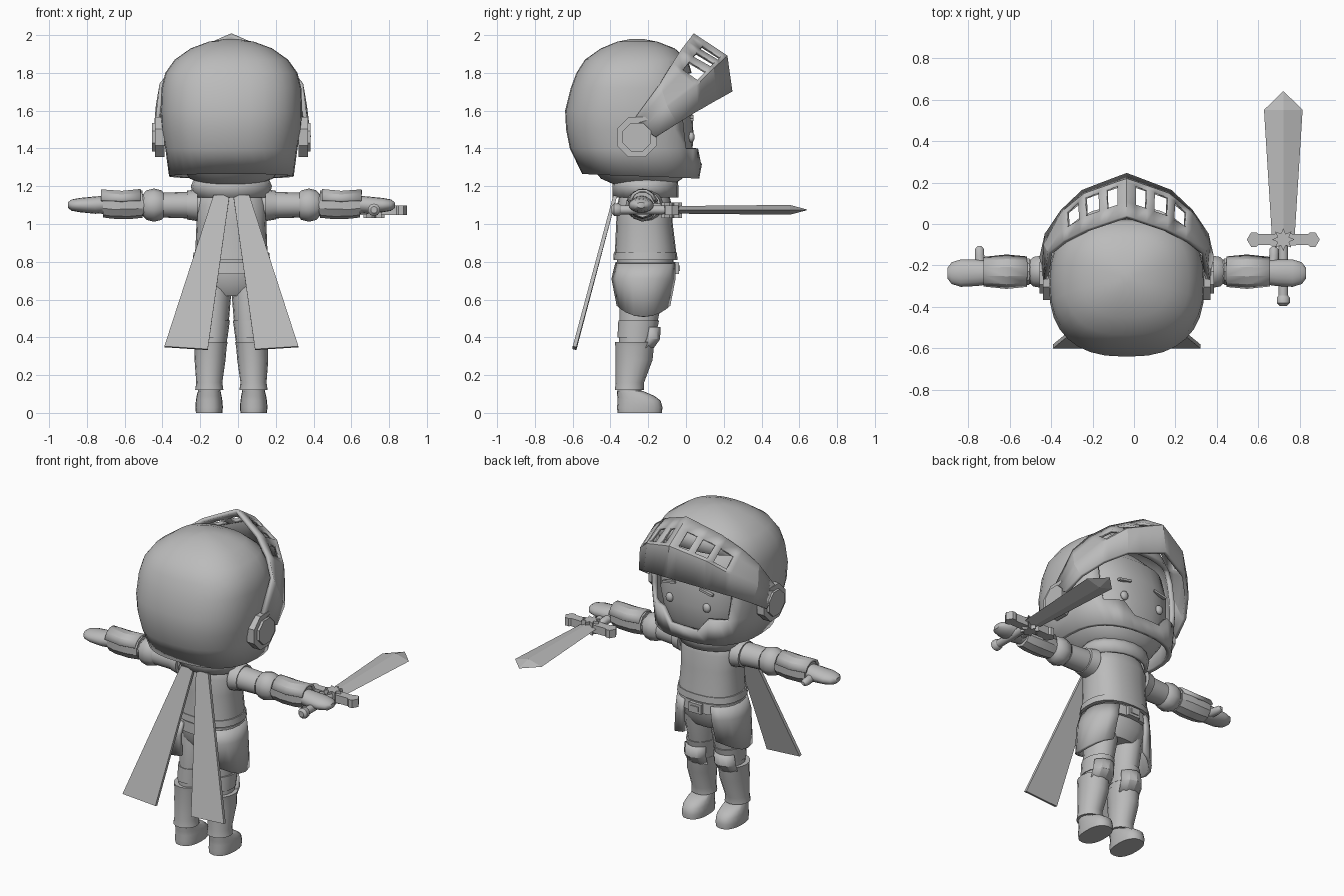
import bpy, bmesh, math
from mathutils import Vector

if "Cube" in bpy.data.objects:
    bpy.data.objects.remove(bpy.data.objects["Cube"])

CX = -0.035  # the figure's own centre line
steel = bpy.data.materials.new("plain_grey")
steel.diffuse_color = (0.5, 0.5, 0.5, 1)
steel.use_nodes = True
steel.node_tree.nodes["Principled BSDF"].inputs["Base Color"].default_value = steel.diffuse_color


def finish(name, bm, thick=0, offset=-1, smooth=40):
    bmesh.ops.recalc_face_normals(bm, faces=bm.faces)
    me = bpy.data.meshes.new(name)
    bm.to_mesh(me)
    bm.free()
    ob = bpy.data.objects.new(name, me)
    bpy.context.collection.objects.link(ob)
    me.materials.append(steel)
    ob.location.x = CX
    if thick:
        m = ob.modifiers.new("thickness", 'SOLIDIFY')
        m.thickness, m.offset = thick, offset
    if smooth:
        bpy.ops.object.select_all(action='DESELECT')
        ob.select_set(True)
        bpy.context.view_layer.objects.active = ob
        bpy.ops.object.shade_smooth_by_angle(angle=math.radians(smooth))
    return ob


def place(axis, t, p, q):
    return {'z': (p, q, t), 'x': (t, p, q), 'y': (p, t, q)}[axis]


def ring_point(row, ang, n, axis):
    t, a, b, ca, cb = row
    s, c = math.sin(ang), math.cos(ang)
    f = lambda v: math.copysign(abs(v) ** (2 / n), v) if abs(v) > 1e-6 else 0
    return place(axis, t, ca + a * f(s), cb + b * f(c))


def loft(name, rows, seg=16, n=2, axis='z', arc=None, thick=0, skip=None, move=None, smooth=40):
    """Rows are (position, half size 1, half size 2, centre 1, centre 2)."""
    bm = bmesh.new()
    cols = seg + 1 if arc else seg
    a0, a1 = [math.radians(v) for v in (arc or (0, 360))]
    angs = [a0 + (a1 - a0) * i / seg for i in range(cols)]
    grid = []
    for r, row in enumerate(rows):
        line = []
        for ang in angs:
            co = Vector(ring_point(row, ang, n, axis))
            if move:
                co = move(r, ang, co)
            line.append(bm.verts.new(co))
        grid.append(line)
    for r in range(len(rows) - 1):
        for i in range(seg):
            j = (i + 1) % cols
            if skip and skip(r, (angs[i] + (a1 - a0) / seg / 2)):
                continue
            bm.faces.new((grid[r][i], grid[r][j], grid[r + 1][j], grid[r + 1][i]))
    if not arc:
        if not thick:
            bm.faces.new(grid[0])
        if not thick or skip:
            bm.faces.new(grid[-1])
    return finish(name, bm, thick, smooth=smooth)


def box(name, loc, size, rot=0):
    bm = bmesh.new()
    bmesh.ops.create_cube(bm, size=1)
    bmesh.ops.scale(bm, vec=size, verts=bm.verts)
    ob = finish(name, bm, smooth=0)
    ob.location = (loc[0] + CX, loc[1], loc[2])
    ob.rotation_euler = (0, rot, 0)


def ball(name, loc, size):
    bm = bmesh.new()
    bmesh.ops.create_uvsphere(bm, u_segments=16, v_segments=10, radius=1)
    bmesh.ops.scale(bm, vec=size, verts=bm.verts)
    bmesh.ops.translate(bm, vec=loc, verts=bm.verts)
    finish(name, bm)


def prism(name, outline, axis, lo, hi):
    bm = bmesh.new()
    a, b = [[bm.verts.new(place(axis, t, p, q)) for p, q in outline] for t in (lo, hi)]
    bm.faces.new(a)
    bm.faces.new(b)
    for i in range(len(a)):
        j = (i + 1) % len(a)
        bm.faces.new((a[i], a[j], b[j], b[i]))
    finish(name, bm, smooth=0)


def skull(z, rx, back, front):
    return (z, rx, (front - back) / 2, 0, (front + back) / 2)


# Helmet shell with a face opening and a dipped chin
off = lambda ang: abs((math.degrees(ang) + 180) % 360 - 180)
helm = [skull(*r) for r in ((1.24, .33, -.55, .07), (1.40, .35, -.615, .085), (1.50, .37, -.635, .075),
                            (1.60, .375, -.64, .065), (1.72, .37, -.61, .045), (1.80, .35, -.58, .03),
                            (1.87, .30, -.535, .01), (1.93, .215, -.45, -.06), (1.965, .12, -.365, -.15),
                            (1.98, .03, -.29, -.23))]


def helm_shape(r, ang, co):
    if r == 0:
        co.z += .025 * (1 - math.cos(ang)) / 2
    if r == 1 and off(ang) < 20:
        co.z -= .08
    return co


loft("helmet", helm, 32, 2.5, thick=.03, move=helm_shape,
     skip=lambda r, a: 1 <= r <= 4 and off(a) < 45)

# Head and face
loft("head", [skull(*r) for r in ((1.20, .12, -.36, -.08), (1.24, .22, -.45, -.02), (1.32, .28, -.52, .025),
                                 (1.45, .31, -.56, .04), (1.6, .32, -.57, .035), (1.74, .30, -.54, .0),
                                 (1.84, .2, -.45, -.1))], 32, 2.4)
for s in (-1, 1):
    ball("eye", (s * .13, .028, 1.46), (.025, .018, .028))
    box("eyebrow", (s * .13, .03, 1.56), (.09, .02, .014), s * .2)

# Raised visor: rails from the centre peak down to the hinge, with slots
TOP = ((0, .035, 2.0), (.19, -.03, 1.915), (.30, -.085, 1.83), (.37, -.14, 1.74), (.39, -.27, 1.56))
MID = ((0, .21, 1.885), (.20, .14, 1.82), (.31, .05, 1.73), (.39, -.10, 1.62), (.40, -.22, 1.50))
LOW = ((0, .235, 1.70), (.21, .155, 1.655), (.31, .06, 1.60), (.385, -.05, 1.53), (.41, -.16, 1.46))


def on_rail(rail, t):
    i = min(int(t), 3)
    return Vector(rail[i]).lerp(Vector(rail[i + 1]), t - i)


steps = (0, .2, .48, .66, 1, 1.25, 1.8, 2, 3, 4)
bm = bmesh.new()
cols = []
for t in [-v for v in reversed(steps[1:])] + list(steps):
    a, b, c = [on_rail(r, abs(t)) for r in (TOP, MID, LOW)]
    col = []
    for p in (a, a.lerp(b, .38), a.lerp(b, .92), b, c):
        col.append(bm.verts.new((math.copysign(p.x, t), p.y, p.z)))
    cols.append(col)
for k in range(len(cols) - 1):
    inner = k - 9 if k >= 9 else 8 - k
    for r in range(4):
        if not (r == 1 and inner in (1, 3, 5)):
            bm.faces.new((cols[k][r], cols[k + 1][r], cols[k + 1][r + 1], cols[k][r + 1]))
finish("visor", bm, .022, 0, 20)

# Torso, belt and hips
loft("neck", [(1.1, .12, .11, 0, -.22), (1.27, .13, .13, 0, -.22)])
loft("torso", [(.82, .195, .165, 0, -.215), (.88, .19, .16, 0, -.215), (1.0, .185, .15, 0, -.22),
               (1.1, .19, .145, 0, -.22), (1.16, .17, .13, 0, -.22), (1.19, .12, .11, 0, -.22)], 20, 2.4)
loft("torso_rim", [(.81, .205, .17, 0, -.215), (.85, .2, .167, 0, -.215)], 20, 2.4)
loft("belt", [(.735, .2, .162, 0, -.215), (.80, .195, .158, 0, -.215)], 20, 2.4)
loft("hips", [(.62, .13, .10, 0, -.22), (.68, .175, .14, 0, -.22), (.76, .185, .15, 0, -.215),
              (.83, .18, .15, 0, -.215)], 20, 2.3)
box("buckle", (0, -.05, .765), (.085, .025, .06))
box("buckle_plate", (0, -.036, .765), (.05, .008, .03))
loft("cape_collar", [(1.14, .2, .175, 0, -.215), (1.2, .215, .175, 0, -.215), (1.235, .2, .17, 0, -.215)],
     20, thick=.02)

for s in (-1, 1):
    # Hinge discs
    for label, r, x0, x1 in (("hinge", .115, .355, .405), ("hinge_cap", .082, .40, .42)):
        pts = [(-.26 + r * math.cos(math.pi * (i + .5) / 4), 1.46 + r * math.sin(math.pi * (i + .5) / 4))
               for i in range(8)]
        prism(label, pts, 'x', s * x0, s * x1)

    # Cape tail
    bm = bmesh.new()
    bm.faces.new([bm.verts.new(p) for p in ((s * .01, -.375, 1.15), (s * .095, -.375, 1.15),
                                            (s * .355, -.59, .35), (s * .125, -.59, .335))])
    finish("cape_tail", bm, .02, 0, 0)

    # Hip skirt plate: lower corners pull in towards the side
    def skirt_shape(r, ang, co):
        if r == 2:
            co.z += .07 * (abs(math.cos(ang)) ** 2)
        return co
    loft("hip_skirt", [(.79, .205, .175, 0, -.215), (.71, .22, .185, 0, -.225), (.51, .245, .155, 0, -.225)],
         8, 2.3, arc=(25, 155) if s > 0 else (205, 335), thick=.02, move=skirt_shape)

    # Leg, shin guard, knee pad and boot
    loft("thigh", [(.36, .075, .09, s * .1, -.265), (.5, .08, .103, s * .092, -.25),
                   (.62, .088, .115, s * .09, -.235), (.7, .085, .115, s * .09, -.225)])
    loft("thigh_guard", [(.40, .08, .1, s * .1, -.263), (.49, .087, .108, s * .095, -.25)])
    loft("shin_guard", [(.12, .075, .077, s * .117, -.30), (.16, .069, .075, s * .117, -.297),
                        (.28, .082, .098, s * .113, -.275), (.35, .085, .102, s * .11, -.272),
                        (.375, .09, .106, s * .11, -.27)])
    loft("knee_pad", [(.33, .085, .095, s * .107, -.275), (.39, .095, .125, s * .105, -.262),
                      (.455, .09, .12, s * .1, -.255)], 4, arc=(-55, 55), thick=.025, smooth=20)
    loft("ankle", [(.08, .06, .06, s * .117, -.30), (.14, .06, .065, s * .117, -.30)])
    loft("boot", [(0, .07, .118, s * .118, -.245), (.03, .073, .12, s * .118, -.245),
                  (.065, .07, .114, s * .118, -.248), (.09, .066, .098, s * .118, -.266),
                  (.115, .06, .07, s * .117, -.296)], 20, 2.4)

    # Arm from shoulder to mitten
    arm = lambda name, rows, **k: loft(name, [(s * x, a, b, y, z) for x, a, b, y, z in rows], axis='x', **k)
    arm("upper_arm", ((.14, .075, .07, -.22, 1.10), (.24, .075, .07, -.225, 1.10), (.36, .07, .066, -.23, 1.10)))
    arm("shoulder_plate", ((.18, .10, .085, -.22, 1.10), (.235, .085, .076, -.22, 1.10)))
    arm("elbow", ((.345, .05, .05, -.23, 1.10), (.37, .075, .078, -.23, 1.10), (.41, .082, .088, -.23, 1.10),
                  (.45, .075, .078, -.23, 1.10), (.475, .05, .05, -.23, 1.10)), seg=10)
    arm("forearm", ((.44, .06, .06, -.23, 1.10), (.7, .055, .045, -.235, 1.10)))
    arm("bracer", ((.47, .066, .072, -.23, 1.105), (.54, .076, .076, -.23, 1.102),
                   (.63, .074, .072, -.23, 1.10), (.68, .066, .07, -.23, 1.105)), seg=10, smooth=25)
    arm("bracer_top_plate", ((.48, .076, .08, -.23, 1.108), (.58, .086, .073, -.23, 1.105),
                             (.69, .074, .078, -.23, 1.108)), seg=5, arc=(-75, 75), thick=.015, smooth=25)
    arm("hand", ((.66, .055, .045, -.235, 1.105), (.72, .064, .046, -.235, 1.10), (.80, .066, .038, -.237, 1.10),
                 (.845, .052, .03, -.237, 1.10), (.865, .025, .015, -.237, 1.10)))
    loft("thumb", [(-.21, .028, .026, s * .705, 1.09), (-.15, .024, .024, s * .71, 1.085),
                   (-.12, .022, .02, s * .71, 1.085), (-.107, .01, .01, s * .71, 1.085)], 10, axis='y')

# Sword: diamond-section blade, guard, star, grip and pommel
SX, SZ = .755, 1.075
loft("sword_blade", [(-.06, .055, .02, SX, SZ), (.55, .093, .026, SX, SZ), (.64, .002, .002, SX, SZ)],
     4, axis='y', smooth=0)
guard = [(.04, -.028), (.12, -.026), (.13, -.035), (.155, -.035), (.176, 0), (.155, .035), (.13, .035),
         (.12, .026), (.04, .028)]
prism("sword_guard", [(SX + x, -.075 + y) for x, y in guard]
      + [(SX - x, -.075 + y) for x, y in reversed(guard)], 'z', SZ - .028, SZ + .022)
star = [(SX + r * math.sin(i * math.pi / 8), -.075 + r * math.cos(i * math.pi / 8))
        for i in range(16) for r in ((.055, .03)[i % 2],)]
prism("guard_star", star, 'z', SZ - .042, SZ + .038)
loft("sword_grip", [(-.36, .024, .024, SX, SZ), (-.09, .024, .024, SX, SZ)], 10, axis='y')
loft("sword_pommel", [(-.395, .018, .018, SX, SZ), (-.38, .033, .033, SX, SZ), (-.355, .033, .033, SX, SZ),
                      (-.34, .02, .02, SX, SZ)], 10, axis='y')
